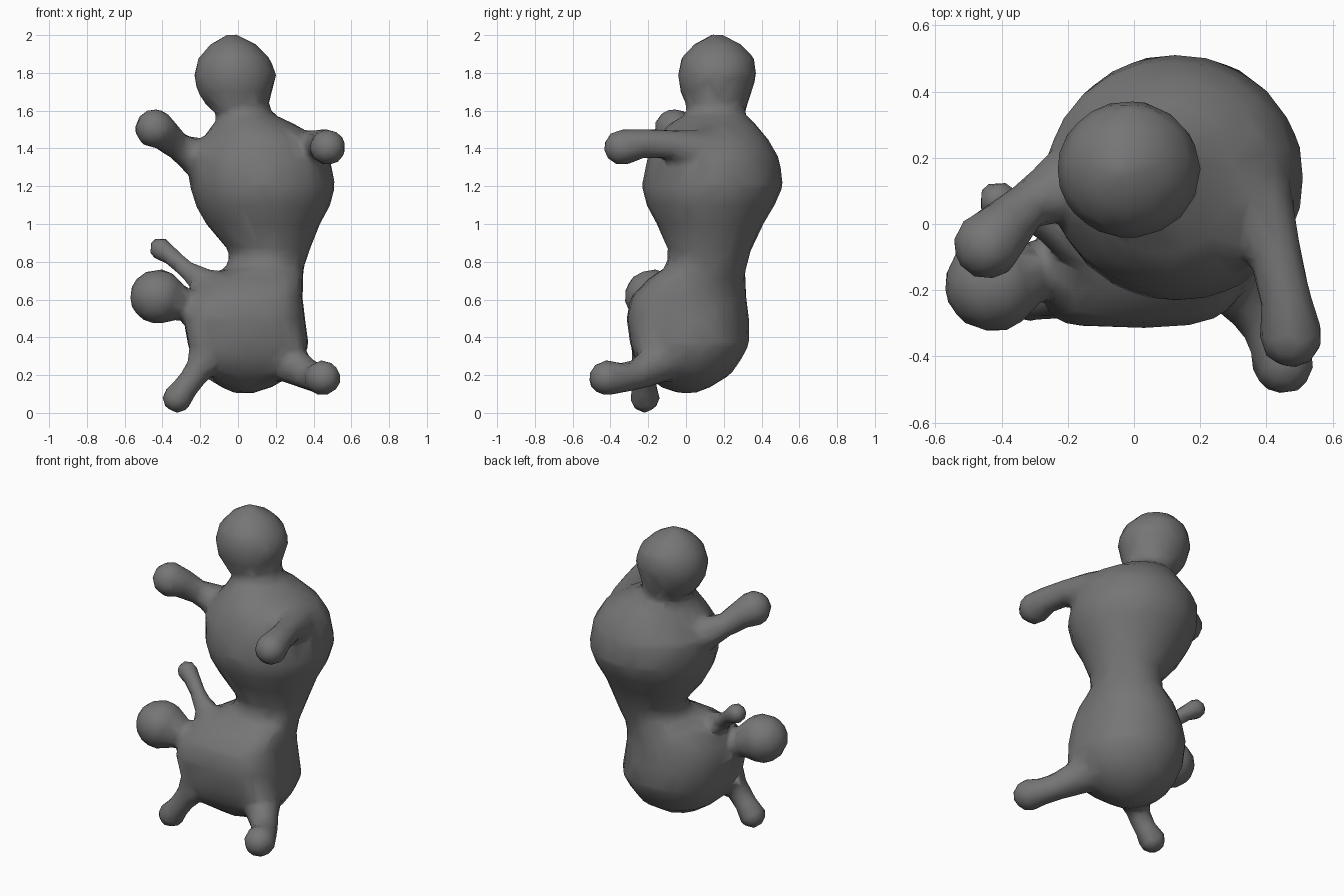
import bpy, bmesh, math
from mathutils import Vector

bm = bmesh.new()


def skin(rings):
    """Join equal vertex rings into a closed tube."""
    n = len(rings[0])
    vs = [[bm.verts.new(p) for p in r] for r in rings]
    for a, b in zip(vs, vs[1:]):
        for i in range(n):
            j = (i + 1) % n
            bm.faces.new((a[i], a[j], b[j], b[i]))
    bm.faces.new(vs[0][::-1])
    bm.faces.new(vs[-1])


def limb(points):
    """Tapered limb through (x, y, z, radius) points, with a ball at the tip."""
    ps = [Vector(p[:3]) for p in points]
    rings = []
    for i, p in enumerate(ps):
        d = (ps[min(i + 1, len(ps) - 1)] - ps[max(i - 1, 0)]).normalized()
        u = d.cross(Vector((0.3, 0.2, 1))).normalized()
        v = d.cross(u)
        r = points[i][3]
        rings.append([p + r * (u * math.cos(t * math.tau / 16) + v * math.sin(t * math.tau / 16))
                      for t in range(16)])
    # rounded tip
    r = points[-1][3]
    for k in (0.5, 0.85, 0.98):
        s = math.sqrt(1 - k * k)
        rings.append([ps[-1] + d * r * k + (q - ps[-1]) * s for q in rings[len(ps) - 1]])
    skin(rings)


def ring(z, x0, x1, y0, y1):
    """Oval section, squared off at the front of the lower body."""
    pts = []
    for t in range(24):
        c, s = math.cos(t * math.tau / 24), math.sin(t * math.tau / 24)
        if s < -0.01 and 0.18 < z < 0.73:
            # the left corner is sharper than the right
            e = 0.62 if c > 0 else (0.36 if 0.22 < z < 0.6 else 0.55)
            c, s = math.copysign(abs(c) ** e, c) if abs(c) > 0.01 else 0, -abs(s) ** e
        pts.append(((x0 + x1) / 2 + (x1 - x0) / 2 * c, (y0 + y1) / 2 + (y1 - y0) / 2 * s, z))
    return pts


# Torso and head: z, x min, x max, y min, y max
outline = [
    (0.103, -0.02, 0.08, -0.04, 0.04), (0.135, -0.09, 0.18, -0.13, 0.13),
    (0.20, -0.19, 0.29, -0.22, 0.235), (0.28, -0.24, 0.345, -0.27, 0.29),
    (0.36, -0.265, 0.375, -0.295, 0.335), (0.50, -0.29, 0.355, -0.315, 0.335),
    (0.61, -0.265, 0.342, -0.295, 0.32), (0.71, -0.19, 0.345, -0.20, 0.315),
    (0.77, -0.06, 0.35, -0.11, 0.32),
    (0.85, -0.045, 0.375, -0.09, 0.34), (1.0, -0.17, 0.435, -0.155, 0.41),
    (1.1, -0.225, 0.49, -0.21, 0.47), (1.2, -0.255, 0.515, -0.235, 0.515),
    (1.35, -0.265, 0.49, -0.205, 0.495), (1.45, -0.19, 0.43, -0.16, 0.435),
    (1.53, -0.13, 0.30, -0.09, 0.37), (1.58, -0.11, 0.19, 0.0, 0.31),
    (1.63, -0.17, 0.16, 0.0, 0.325), (1.70, -0.215, 0.18, -0.03, 0.35),
    (1.79, -0.235, 0.205, -0.045, 0.375), (1.88, -0.21, 0.17, -0.025, 0.36),
    (1.95, -0.15, 0.10, 0.04, 0.295), (1.99, -0.08, 0.02, 0.11, 0.22),
    (2.005, -0.06, 0.0, 0.13, 0.20)]
skin([ring(*o) for o in outline])

# Upper arms
limb([(-0.10, 0.16, 1.30, 0.15), (-0.22, 0.115, 1.355, 0.10), (-0.32, 0.055, 1.41, 0.073),
      (-0.39, -0.01, 1.475, 0.088), (-0.44, -0.062, 1.505, 0.108)])
limb([(0.28, 0.20, 1.34, 0.16), (0.38, 0.05, 1.39, 0.11), (0.425, -0.08, 1.42, 0.08),
      (0.46, -0.23, 1.425, 0.078), (0.475, -0.34, 1.405, 0.098)])
# Legs
limb([(-0.12, -0.15, 0.40, 0.14), (-0.185, -0.205, 0.27, 0.09), (-0.235, -0.222, 0.19, 0.07),
      (-0.285, -0.22, 0.125, 0.068), (-0.32, -0.218, 0.08, 0.083)])
limb([(0.22, -0.08, 0.30, 0.13), (0.30, -0.18, 0.245, 0.10), (0.375, -0.265, 0.20, 0.08),
      (0.42, -0.34, 0.185, 0.08), (0.45, -0.42, 0.185, 0.097)])
# Small raised arm
limb([(-0.08, -0.08, 0.64, 0.11), (-0.20, -0.04, 0.705, 0.07), (-0.28, 0.005, 0.765, 0.048),
      (-0.36, 0.05, 0.835, 0.05), (-0.41, 0.07, 0.868, 0.064)])
# Second head and its neck
limb([(-0.10, -0.08, 0.53, 0.16), (-0.22, -0.12, 0.555, 0.10), (-0.29, -0.14, 0.575, 0.085),
      (-0.34, -0.155, 0.59, 0.115), (-0.38, -0.165, 0.605, 0.14), (-0.425, -0.18, 0.615, 0.15)])

bmesh.ops.recalc_face_normals(bm, faces=bm.faces)
mesh = bpy.data.meshes.new("body")
bm.to_mesh(mesh)
bm.free()
body = bpy.data.objects.new("body", mesh)
bpy.context.collection.objects.link(body)

grey = bpy.data.materials.new("dark grey")
grey.diffuse_color = (0.18, 0.18, 0.18, 1)
mesh.materials.append(grey)

# Fuse the parts, soften the joins, thin out to low-poly
remesh = body.modifiers.new("fuse", 'REMESH')
remesh.mode = 'VOXEL'
remesh.voxel_size = 0.02
remesh.use_smooth_shade = True
soft = body.modifiers.new("soften", 'SMOOTH')
soft.factor = 0.5
soft.iterations = 8
thin = body.modifiers.new("thin", 'DECIMATE')
thin.ratio = 0.06
